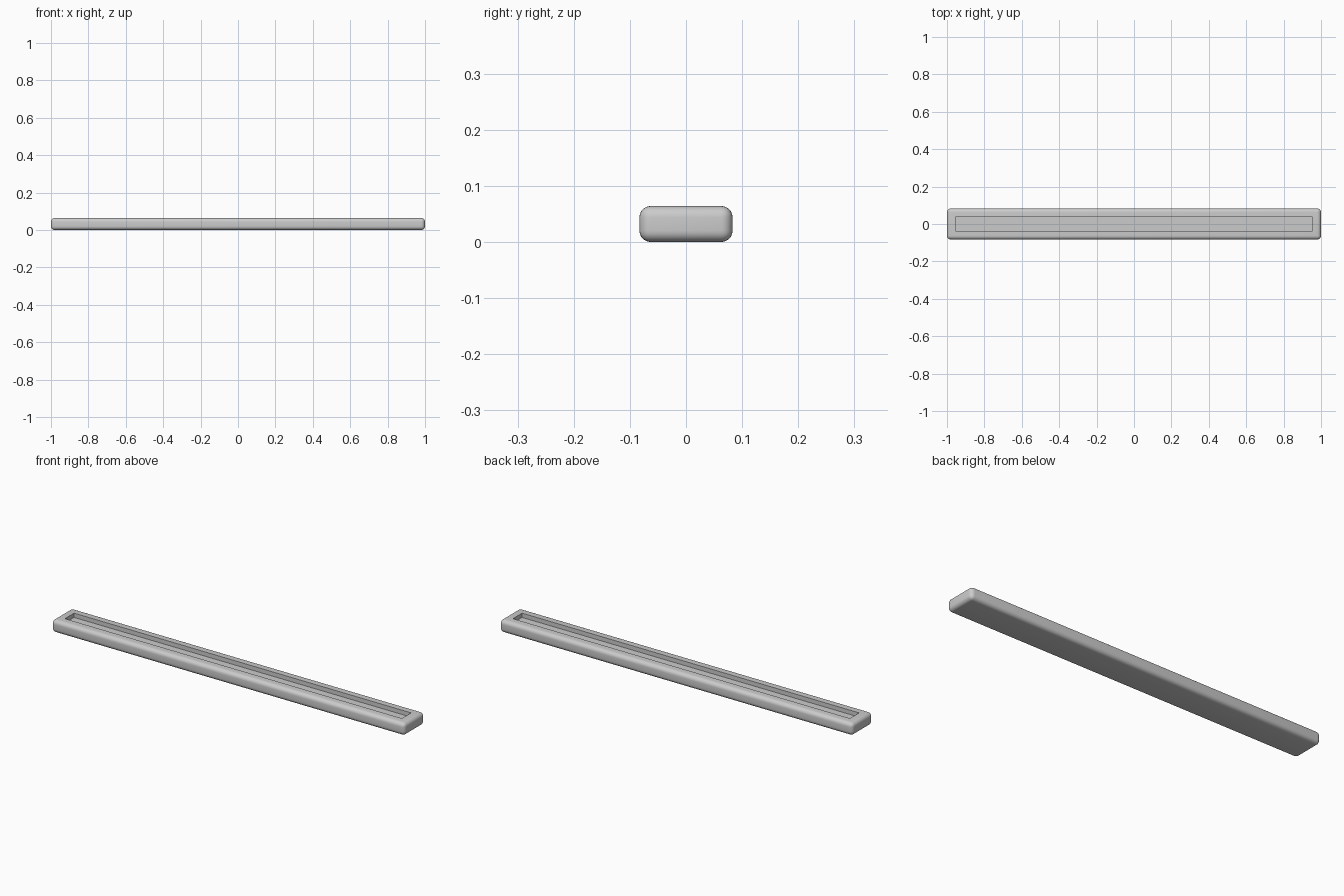
import bpy, bmesh

if "Cube" in bpy.data.objects:
    bpy.data.objects.remove(bpy.data.objects["Cube"])

L, W, H = 2.0, 0.166, 0.064   # overall size
R = 0.02                      # rounded edge radius
RIM, DEPTH = 0.026, 0.022     # slot margin and depth

# Rounded bar body
bm = bmesh.new()
bmesh.ops.create_cube(bm, size=1)
for v in bm.verts:
    v.co = (v.co.x * L, v.co.y * W, (v.co.z + 0.5) * H)
bmesh.ops.bevel(bm, geom=bm.edges[:], offset=R, segments=6, profile=0.5, affect='EDGES')

# Long recessed slot in the top face
bm.normal_update()
top = max((f for f in bm.faces if f.normal.z > 0.99), key=lambda f: f.calc_area())
bmesh.ops.inset_region(bm, faces=[top], thickness=RIM, use_even_offset=True)
floor = bmesh.ops.extrude_discrete_faces(bm, faces=[top])["faces"][0]
for v in floor.verts:
    v.co.z -= DEPTH
bmesh.ops.recalc_face_normals(bm, faces=bm.faces[:])

mesh = bpy.data.meshes.new("slotted_bar")
bm.to_mesh(mesh)
bm.free()
bar = bpy.data.objects.new("slotted_bar", mesh)
bpy.context.collection.objects.link(bar)

# Smooth rounded edges, crisp slot edges
bpy.context.view_layer.objects.active = bar
bar.select_set(True)
bpy.ops.object.shade_smooth_by_angle(angle=0.6)
